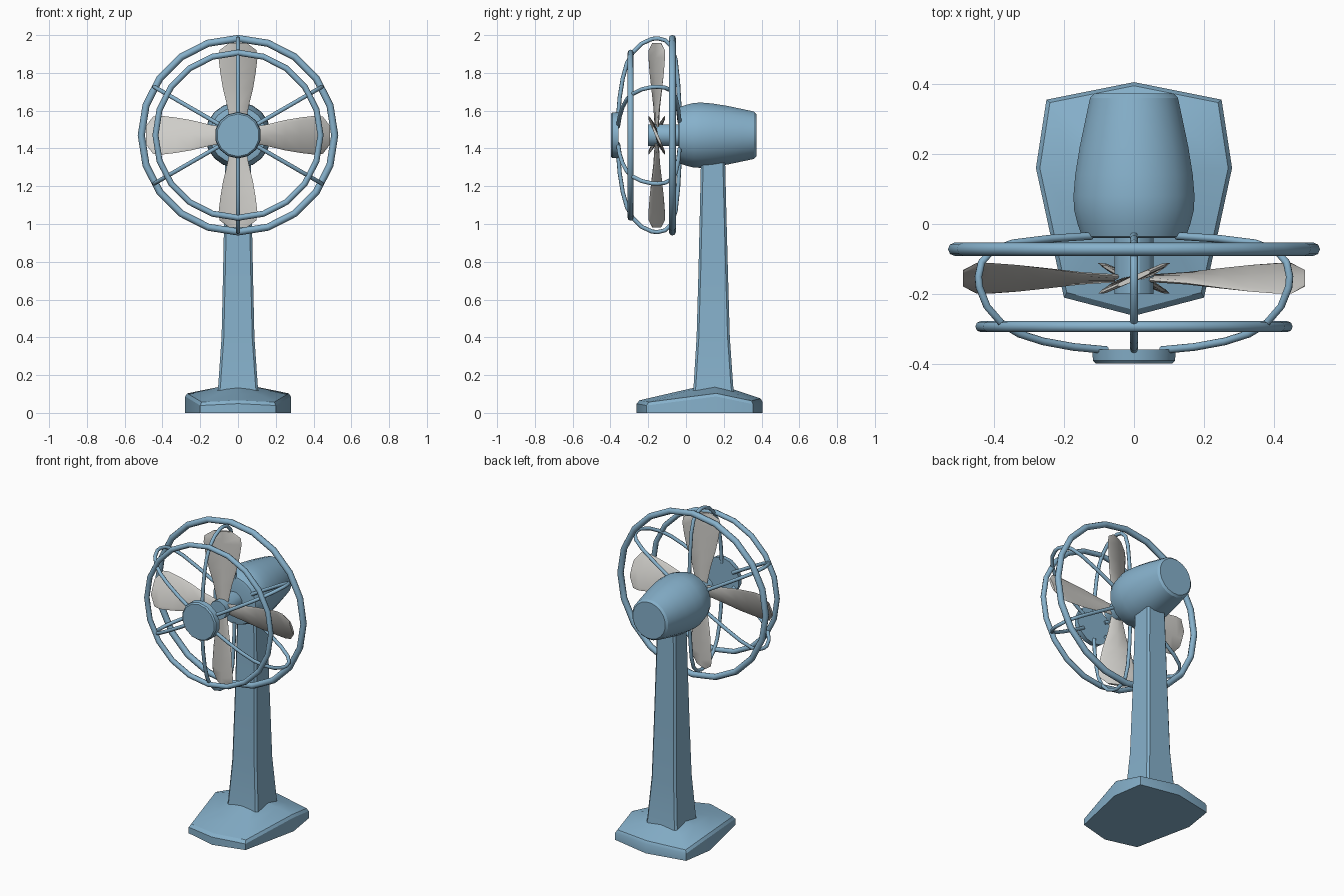
import bpy, bmesh, math
from mathutils import Vector, Matrix

if "Cube" in bpy.data.objects:
    bpy.data.objects.remove(bpy.data.objects["Cube"])

HUB_Z = 1.47


def material(name, rgb):
    m = bpy.data.materials.new(name)
    m.diffuse_color = (*rgb, 1)
    m.use_nodes = True
    m.node_tree.nodes["Principled BSDF"].inputs["Base Color"].default_value = m.diffuse_color
    return m


BLUE = material("soft_blue", (0.24, 0.44, 0.60))
GREY = material("light_grey", (0.63, 0.62, 0.59))


def loft(name, rings, mat, smooth=30, closed=False):
    """Skin a list of equally sized point rings, capping the ends."""
    bm = bmesh.new()
    vs = [[bm.verts.new(p) for p in ring] for ring in rings]
    n = len(vs[0])
    pairs = list(zip(vs, vs[1:])) + ([(vs[-1], vs[0])] if closed else [])
    for a, b in pairs:
        for i in range(n):
            j = (i + 1) % n
            bm.faces.new((a[i], a[j], b[j], b[i]))
    if not closed:
        bm.faces.new(vs[0])
        bm.faces.new(vs[-1])
    bmesh.ops.recalc_face_normals(bm, faces=bm.faces)
    me = bpy.data.meshes.new(name)
    bm.to_mesh(me)
    bm.free()
    me.materials.append(mat)
    ob = bpy.data.objects.new(name, me)
    bpy.context.collection.objects.link(ob)
    if smooth:
        bpy.ops.object.select_all(action='DESELECT')
        ob.select_set(True)
        bpy.context.view_layer.objects.active = ob
        bpy.ops.object.shade_smooth_by_angle(angle=math.radians(smooth))
    return ob


def lathe(name, profile, sides, mat=BLUE):
    """Turn (radius, y) points around the fan axis."""
    rings = []
    for r, y in profile:
        rings.append([(r * math.cos(2 * math.pi * (i + 0.5) / sides), y,
                       HUB_Z + r * math.sin(2 * math.pi * (i + 0.5) / sides))
                      for i in range(sides)])
    return loft(name, rings, mat)


def guard_ring(name, radius, tube, y, sides=20, tube_sides=8):
    rings = []
    for i in range(sides):
        a = 2 * math.pi * i / sides
        ring = []
        for k in range(tube_sides):
            t = 2 * math.pi * k / tube_sides
            r = radius + tube * math.cos(t)
            ring.append((r * math.cos(a), y + tube * math.sin(t), HUB_Z + r * math.sin(a)))
        rings.append(ring)
    loft(name, rings, BLUE, 50, closed=True)


# Base: low domed plinth, symmetric outline with varying rim height
half = [(0, -.262, .055), (.2, -.21, .045), (.28, .16, .093), (.25, .355, .052), (0, .405, .065)]
rim = half + [(-x, y, z) for x, y, z in half[-2:0:-1]]
centre = Vector((0, .15, .158))
rings = [[(x, y, 0) for x, y, z in rim], [(x, y, z - .006) for x, y, z in rim]]
for f in (.04, .4, .75, .97):
    rings.append([Vector(p).lerp(centre, f) + Vector((0, 0, .008 * (1 - f)))
                  for p in rim])
loft("base", rings, BLUE, 30)

# Column: tapered square post with chamfered corners
rings = []
for z, hx, y0, y1 in [(.08, .112, .033, .258), (.14, .105, .04, .25), (.4, .087, .056, .232),
                      (.75, .079, .066, .222), (1.05, .073, .073, .214), (1.38, .066, .08, .206)]:
    c = .012
    rings.append([(hx - c, y0, z), (hx, y0 + c, z), (hx, y1 - c, z), (hx - c, y1, z),
                  (-hx + c, y1, z), (-hx, y1 - c, z), (-hx, y0 + c, z), (-hx + c, y0, z)])
loft("column", rings, BLUE, 20)

# Motor housing, shaft and front cap
lathe("motor_housing", [(.135, -.04), (.15, -.036), (.163, 0), (.173, .04), (.175, .08), (.17, .14),
                        (.157, .22), (.14, .3), (.127, .36), (.115, .372)], 20)
lathe("shaft", [(.058, -.2), (.058, -.02)], 12)
lathe("front_cap", [(.112, -.398), (.12, -.39), (.123, -.358)], 14)

# Guard rings
guard_ring("rear_guard_ring", .512, .019, -.072)
guard_ring("front_guard_ring", .437, .016, -.293)

# Six bent guard wires running from front cap to motor
path = [(.09, -.36), (.2, -.351), (.3, -.335), (.38, -.313), (.437, -.283), (.485, -.235),
        (.51, -.18), (.513, -.15), (.503, -.11), (.47, -.077), (.40, -.055), (.28, -.042), (.14, -.034)]
pts = [Vector(p) for p in path]
for w in range(6):
    a = math.radians(30 + 60 * w)
    radial = Vector((math.cos(a), 0, math.sin(a)))
    side = Vector((-math.sin(a), 0, math.cos(a)))
    rings = []
    for i, p in enumerate(pts):
        d = (pts[min(i + 1, len(pts) - 1)] - pts[max(i - 1, 0)]).normalized()
        normal = radial * d.y - Vector((0, 1, 0)) * d.x
        pos = radial * p.x + Vector((0, p.y, HUB_Z))
        rings.append([pos + .011 * (math.cos(t) * normal + math.sin(t) * side)
                      for t in (math.pi / 4 * k for k in range(8))])
    loft(f"guard_wire_{w + 1}", rings, BLUE, 50)

# Four twisted blades: (radius, half chord, pitch in degrees)
stations = [(.03, .035, 8), (.15, .058, 14), (.25, .085, 19), (.33, .101, 22),
            (.41, .112, 23), (.45, .107, 24), (.488, .052, 24)]
for b in range(4):
    rot = Matrix.Rotation(math.pi / 2 * b, 4, 'Y')
    rings = []
    for r, hw, pitch in stations:
        p = math.radians(pitch)
        chord = Vector((math.cos(p), math.sin(p), 0))
        thick = Vector((-math.sin(p), math.cos(p), 0))
        section = [(-1, 0), (-.85, -.006), (0, -.008), (.85, -.006),
                   (1, 0), (.85, .006), (0, .008), (-.85, .006)]
        rings.append([rot @ (chord * (hw * u) + thick * v + Vector((0, 0, r)))
                      + Vector((0, -.155, HUB_Z)) for u, v in section])
    loft(f"blade_{b + 1}", rings, GREY, 40)
